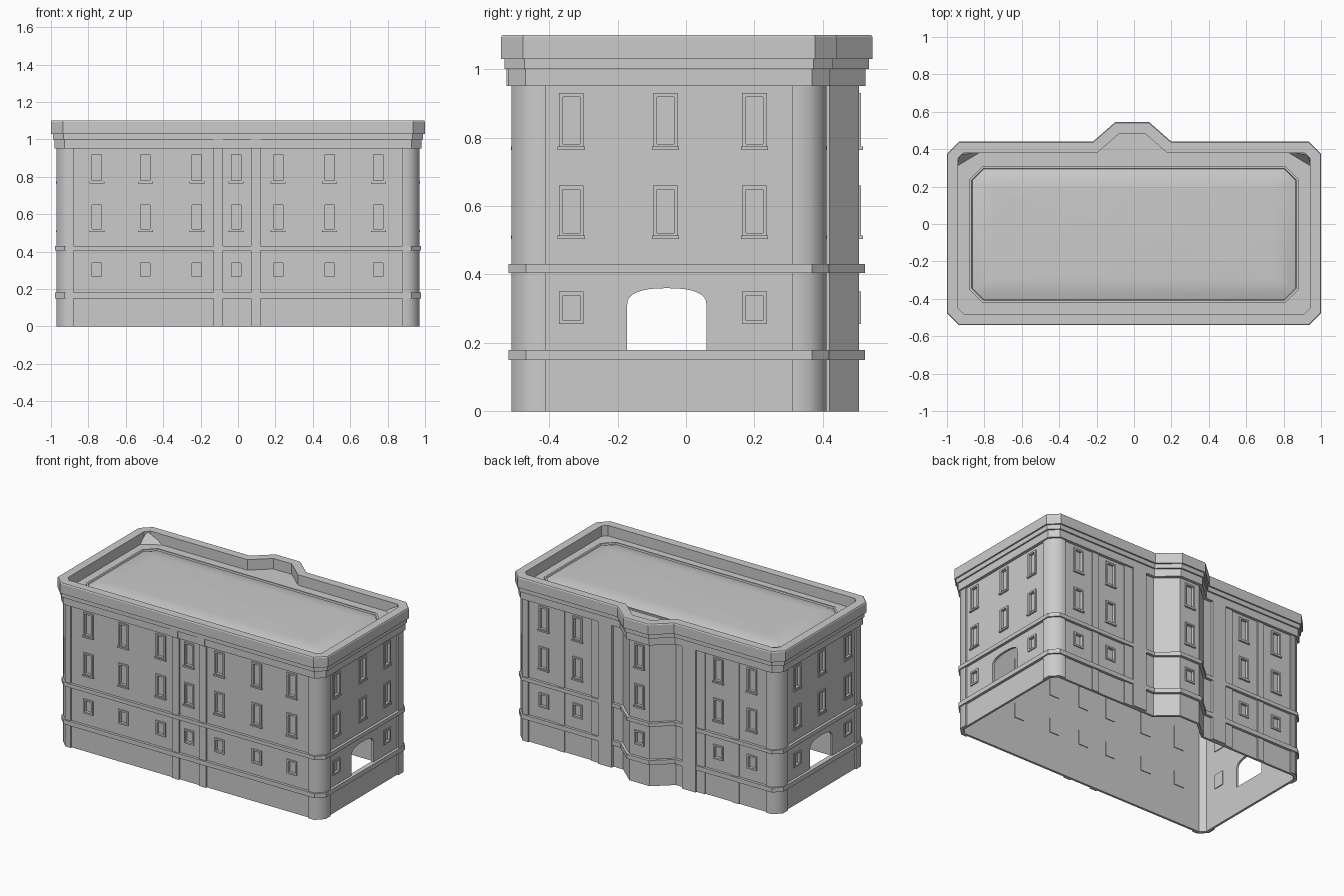
import bpy, bmesh, math
from mathutils import Vector, Matrix

cube = bpy.data.objects.get("Cube")
if cube:
    bpy.data.objects.remove(cube, do_unlink=True)

stone = bpy.data.materials.new("grey_stone")
stone.use_nodes = True
GREY = (0.6, 0.6, 0.6, 1)
stone.diffuse_color = GREY
stone.node_tree.nodes["Principled BSDF"].inputs["Base Color"].default_value = GREY

HX, HY, CY, CH = 0.96, 0.45, -0.05, 0.04   # wall half sizes, y centre, corner chamfer
BACK, FRONT, BAY = CY + HY, CY - HY, 0.505

# Wall footprint, counter-clockwise, with the bay at the back
FOOTPRINT = [Vector(p) for p in (
    (-HX + CH, FRONT), (HX - CH, FRONT), (HX, FRONT + CH), (HX, BACK - CH), (HX - CH, BACK),
    (0.185, BACK), (0.065, BAY), (-0.085, BAY), (-0.205, BACK),
    (-HX + CH, BACK), (-HX, BACK - CH), (-HX, FRONT + CH))]


def offset(poly, d):
    out = []
    for i, p in enumerate(poly):
        a = (p - poly[i - 1]).normalized()
        b = (poly[(i + 1) % len(poly)] - p).normalized()
        n1, n2 = Vector((a.y, -a.x)), Vector((b.y, -b.x))
        out.append(p + (n1 + n2) * d / (1 + n1.dot(n2)))
    return out


def finish(name, bm, smooth=None):
    bmesh.ops.recalc_face_normals(bm, faces=bm.faces)
    mesh = bpy.data.meshes.new(name)
    bm.to_mesh(mesh)
    bm.free()
    mesh.materials.append(stone)
    ob = bpy.data.objects.new(name, mesh)
    bpy.context.collection.objects.link(ob)
    if smooth:
        bpy.ops.object.select_all(action='DESELECT')
        ob.select_set(True)
        bpy.context.view_layer.objects.active = ob
        bpy.ops.object.shade_smooth_by_angle(angle=math.radians(smooth))
    return ob


def loft(bm, poly, profile, closed=True):
    """Sweep (offset, z) profile points round a footprint."""
    rings = [[bm.verts.new((p.x, p.y, z)) for p in offset(poly, d)] for d, z in profile]
    n = len(poly)
    for k in range(len(rings) if closed else len(rings) - 1):
        a, b = rings[k], rings[(k + 1) % len(rings)]
        for i in range(n):
            j = (i + 1) % n
            bm.faces.new((a[i], a[j], b[j], b[i]))
    return rings


def ring(name, profile):
    bm = bmesh.new()
    loft(bm, FOOTPRINT, profile)
    return finish(name, bm)


def prism(bm, bottom, top):
    lo = [bm.verts.new(p) for p in bottom]
    hi = [bm.verts.new(p) for p in top]
    bm.faces.new(lo)
    bm.faces.new(hi)
    for i in range(len(lo)):
        j = (i + 1) % len(lo)
        bm.faces.new((lo[i], lo[j], hi[j], hi[i]))


def box(bm, x, y, z, m=Matrix()):
    def corners(h):
        return [m @ Vector((a, b, h)) for a, b in
                ((x[0], y[0]), (x[1], y[0]), (x[1], y[1]), (x[0], y[1]))]
    prism(bm, corners(z[0]), corners(z[1]))


# Windows: frame bars, sill, recessed pane and the opening to cut
cut, frames, panes = bmesh.new(), bmesh.new(), bmesh.new()
ROWS = ((0.255, 0.35), (0.51, 0.66), (0.77, 0.93))


def window(x, y, angle, row):
    m = Matrix.Translation((x, y, 0)) @ Matrix.Rotation(angle, 4, 'Z')
    z0, z1 = ROWS[row]
    w, t, out = 0.036, 0.011, (-0.007, 0.004)
    box(cut, (t - w, w - t), (-0.04, 0.04), (z0 + t, z1 - t), m)
    for s in (-1, 1):
        box(frames, sorted((s * w, s * (w - t))), out, (z0, z1), m)
    box(frames, (t - w, w - t), out, (z0, z0 + t), m)
    box(frames, (t - w, w - t), out, (z1 - t, z1), m)
    if row:
        box(frames, (-w - 0.004, w + 0.004), (-0.012, 0.004), (z0 - 0.006, z0 + 0.004), m)
    box(panes, (-w, w), (0.012, 0.02), (z0, z1), m)


for row in range(3):
    for x in (-0.755, -0.495, -0.22, -0.01, 0.215, 0.49, 0.75):
        window(x, FRONT, 0, row)
    for x in (-0.77, -0.52, 0.52, 0.77):
        window(x, BACK, math.pi, row)
    window(-0.01, BAY, math.pi, row)
    for s in (-1, 1):
        for y in (-0.335, -0.06, 0.2):
            if row or y != -0.06:
                window(s * HX, y, s * math.pi / 2, row)

# Side archways, cut through both end walls
arch = [(-0.172, 0.18), (0.06, 0.18)]
for i in range(17):
    a = math.pi * i / 16
    c, s = math.cos(a), math.sin(a)
    arch.append((-0.056 + 0.116 * math.copysign(abs(c) ** 0.8, c), 0.31 + 0.05 * s ** 0.8))
prism(cut, [(-1.1, y, z) for y, z in arch], [(1.1, y, z) for y, z in arch])

# Hollow wall shell with its openings
walls = ring("walls", [(0, 0), (0, 1.0), (-0.015, 1.0), (-0.015, 0)])
cutter = finish("opening_cutter", cut)
cutter.hide_render = True
mod = walls.modifiers.new("openings", 'BOOLEAN')
mod.operation, mod.solver, mod.object = 'DIFFERENCE', 'EXACT', cutter
bpy.context.view_layer.update()
graph = bpy.context.evaluated_depsgraph_get()
carved = bpy.data.meshes.new_from_object(walls.evaluated_get(graph))
walls.modifiers.clear()
walls.data = carved
bpy.data.objects.remove(cutter, do_unlink=True)
finish("window_frames", frames)
finish("window_panes", panes)

# String courses and cornice with parapet
for name, z0, z1 in (("lower_band", 0.15, 0.18), ("upper_band", 0.405, 0.43)):
    ring(name, [(-0.005, z0), (0.018, z0), (0.018, z1), (-0.005, z1)])
ring("cornice", [(-0.005, 0.95), (0.02, 0.95), (0.02, 1.0), (0.03, 1.0), (0.03, 1.03),
                 (0.04, 1.03), (0.04, 1.094), (0.036, 1.1), (-0.02, 1.1), (-0.02, 1.01)])

# Chamfered corner pilasters
bm = bmesh.new()
ox, oy, c = HX + 0.01, HY + 0.01, 0.05
corner = [(0.88, oy), (ox - c, oy), (ox, oy - c), (ox, 0.36),
          (HX - 0.01, 0.36), (HX - 0.01, HY - c), (HX - c, HY - 0.01), (0.88, HY - 0.01)]
for sx in (-1, 1):
    for sy in (-1, 1):
        pts = [(sx * x, CY + sy * y) for x, y in corner]
        prism(bm, [(*p, 0) for p in pts], [(*p, 0.96) for p in pts])
finish("corner_pilasters", bm, 50)

# Flat pilasters on the front and back
bm = bmesh.new()
for s in (-1, 1):
    mid = -0.005
    box(bm, sorted((mid + s * 0.075, mid + s * 0.125)), (FRONT - 0.01, FRONT + 0.01), (0, 0.96))
    box(bm, sorted((mid + s * 0.075, mid + s * 0.125)), (FRONT - 0.025, FRONT), (0.95, 1.0))
    box(bm, sorted((mid + s * 0.26, mid + s * 0.36)), (BACK - 0.01, BACK + 0.02), (0, 0.96))
    box(bm, sorted((mid + s * 0.36, mid + s * 0.42)), (BACK - 0.01, BACK + 0.008), (0, 0.96))
    box(bm, sorted((mid + s * 0.62, mid + s * 0.67)), (BACK - 0.01, BACK + 0.006), (0, 0.96))
finish("pilasters", bm)

# Roof deck inside the parapet
bm = bmesh.new()
bm.faces.new([bm.verts.new((p.x, p.y, 1.03)) for p in offset(FOOTPRINT, -0.01)])
finish("roof_deck", bm)

# Low domed roof panel with a kerb
bm = bmesh.new()
rx, ry, k, my = 0.88, 0.365, 0.07, -0.055
panel = [Vector((x, y + my)) for x, y in (
    (k - rx, -ry), (rx - k, -ry), (rx, k - ry), (rx, ry - k),
    (rx - k, ry), (k - rx, ry), (-rx, ry - k), (-rx, k - ry))]
rings = loft(bm, panel, [(0, 1.025), (0, 1.04), (-0.012, 1.04), (-0.016, 1.032),
                         (-0.05, 1.044), (-0.09, 1.052), (-0.13, 1.054)], closed=False)
bm.faces.new(rings[-1])
finish("roof_panel", bm, 30)

# Small sloping fillets in the back corners of the parapet
bm = bmesh.new()
for s in (-1, 1):
    tip = [bm.verts.new((s * x, y, z)) for x, y, z in (
        (0.945, 0.31, 1.03), (0.82, 0.385, 1.03), (0.93, 0.37, 1.098), (0.945, 0.385, 1.03))]
    bmesh.ops.convex_hull(bm, input=tip)
finish("parapet_fillets", bm)
